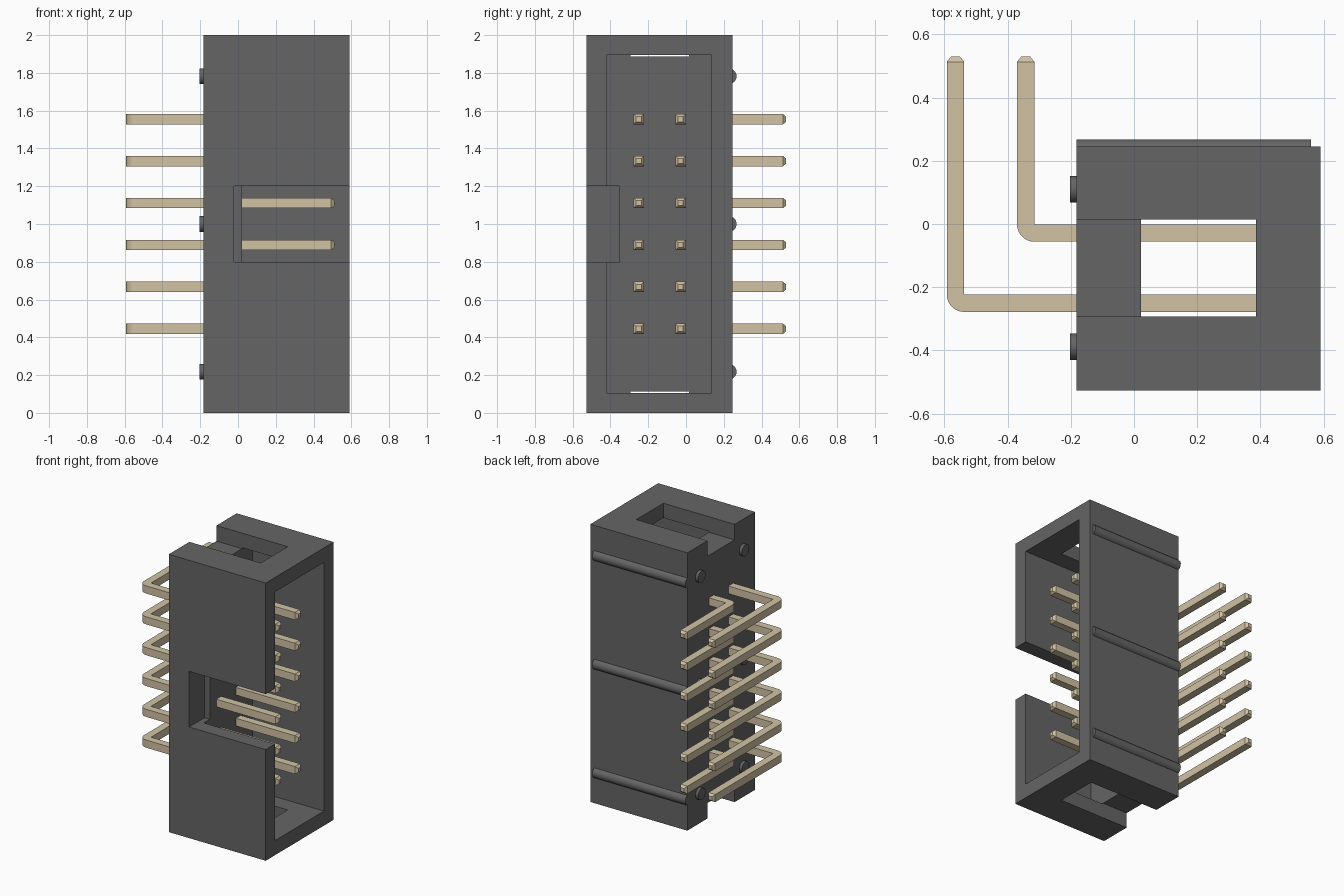
import bpy, bmesh, math
from mathutils import Matrix, Vector

if "Cube" in bpy.data.objects:
    bpy.data.objects.remove(bpy.data.objects["Cube"])


def material(name, color):
    m = bpy.data.materials.new(name)
    m.diffuse_color = (*color, 1)
    m.use_nodes = True
    m.node_tree.nodes["Principled BSDF"].inputs["Base Color"].default_value = m.diffuse_color
    return m


GREY = material("dark_plastic", (0.13, 0.13, 0.13))
GOLD = material("pin_metal", (0.64, 0.54, 0.37))


def add_object(name, mesh, mat):
    ob = bpy.data.objects.new(name, mesh)
    bpy.context.collection.objects.link(ob)
    if not mesh.materials:
        mesh.materials.append(mat)
    return ob


def box(name, x, y, z):
    bm = bmesh.new()
    size = [b - a for a, b in (x, y, z)]
    mid = [(a + b) / 2 for a, b in (x, y, z)]
    bmesh.ops.create_cube(bm, size=1, matrix=Matrix.Translation(mid) @ Matrix.Diagonal((*size, 1)))
    me = bpy.data.meshes.new(name)
    bm.to_mesh(me)
    bm.free()
    return add_object(name, me, GREY)


def rod(name, x0, x1, y, z, r):
    """Cylinder lying along x."""
    bpy.ops.mesh.primitive_cylinder_add(vertices=32, radius=r, depth=x1 - x0,
                                        location=((x0 + x1) / 2, y, z),
                                        rotation=(0, math.pi / 2, 0))
    ob = bpy.context.object
    ob.name = name
    ob.data.materials.append(GREY)
    bpy.ops.object.shade_smooth_by_angle()


# Housing: block with open cavity, key slot and end notches
housing = box("housing", (-0.182, 0.59), (-0.527, 0.245), (0, 2))
cutters = [
    box("cavity_cutter", (0.022, 0.8), (-0.42, 0.135), (0.105, 1.895)),
    box("key_slot_cutter", (-0.02, 0.8), (-0.8, -0.352), (0.8, 1.2)),
    box("top_notch_cutter", (-0.4, 0.386), (-0.293, 0.015), (1.888, 2.2)),
    box("bottom_notch_cutter", (-0.4, 0.386), (-0.293, 0.015), (-0.2, 0.112)),
]
bpy.context.view_layer.objects.active = housing
for c in cutters:
    mod = housing.modifiers.new(c.name, 'BOOLEAN')
    mod.operation, mod.solver, mod.object = 'DIFFERENCE', 'EXACT', c
    bpy.ops.object.modifier_apply(modifier=mod.name)
    bpy.data.objects.remove(c)

# Crush ribs on the back face and standoff pegs on the left face
for z in (0.218, 1.0, 1.782):
    rod("rib", -0.182, 0.56, 0.228, z, 0.04)
    for y in (0.11, -0.388):
        rod("standoff_peg", -0.203, -0.17, y, z, 0.042)


# Right-angle pins: bent outline extruded in z, with tapered tips
W = 0.055
TIP = 0.017


def pin_mesh(inner_x, inner_y):
    x_end, y_end = 0.51 - TIP, 0.53 - TIP
    pts = [(inner_x, y_end), (inner_x - W, y_end)]
    for i in range(9):
        a = math.pi + math.pi / 2 * i / 8
        pts.append((inner_x + W * math.cos(a), inner_y + W * math.sin(a)))
    pts += [(x_end, inner_y - W), (x_end, inner_y), (inner_x, inner_y)]
    bm = bmesh.new()
    base = bm.faces.new([bm.verts.new((x, y, -W / 2)) for x, y in pts])
    ext = bmesh.ops.extrude_face_region(bm, geom=[base])
    bmesh.ops.translate(bm, vec=(0, 0, W), verts=[v for v in ext["geom"] if isinstance(v, bmesh.types.BMVert)])
    bmesh.ops.recalc_face_normals(bm, faces=bm.faces[:])
    for axis, end in ((0, x_end), (1, y_end)):
        face = next(f for f in bm.faces if all(abs(v.co[axis] - end) < 1e-5 for v in f.verts))
        tip = bmesh.ops.extrude_discrete_faces(bm, faces=[face])["faces"][0]
        c = tip.calc_center_median()
        push = Vector((0, 0, 0))
        push[axis] = TIP
        for v in tip.verts:
            v.co = c + (v.co - c) * 0.5 + push
    me = bpy.data.meshes.new("pin")
    bm.to_mesh(me)
    bm.free()
    return me


for row, (x, y) in (("short", (-0.315, -0.001)), ("long", (-0.537, -0.223))):
    mesh = pin_mesh(x, y)
    for i in range(6):
        pin = add_object(f"{row}_pin", mesh, GOLD)
        pin.location.z = 1 + (i - 2.5) * 0.222
